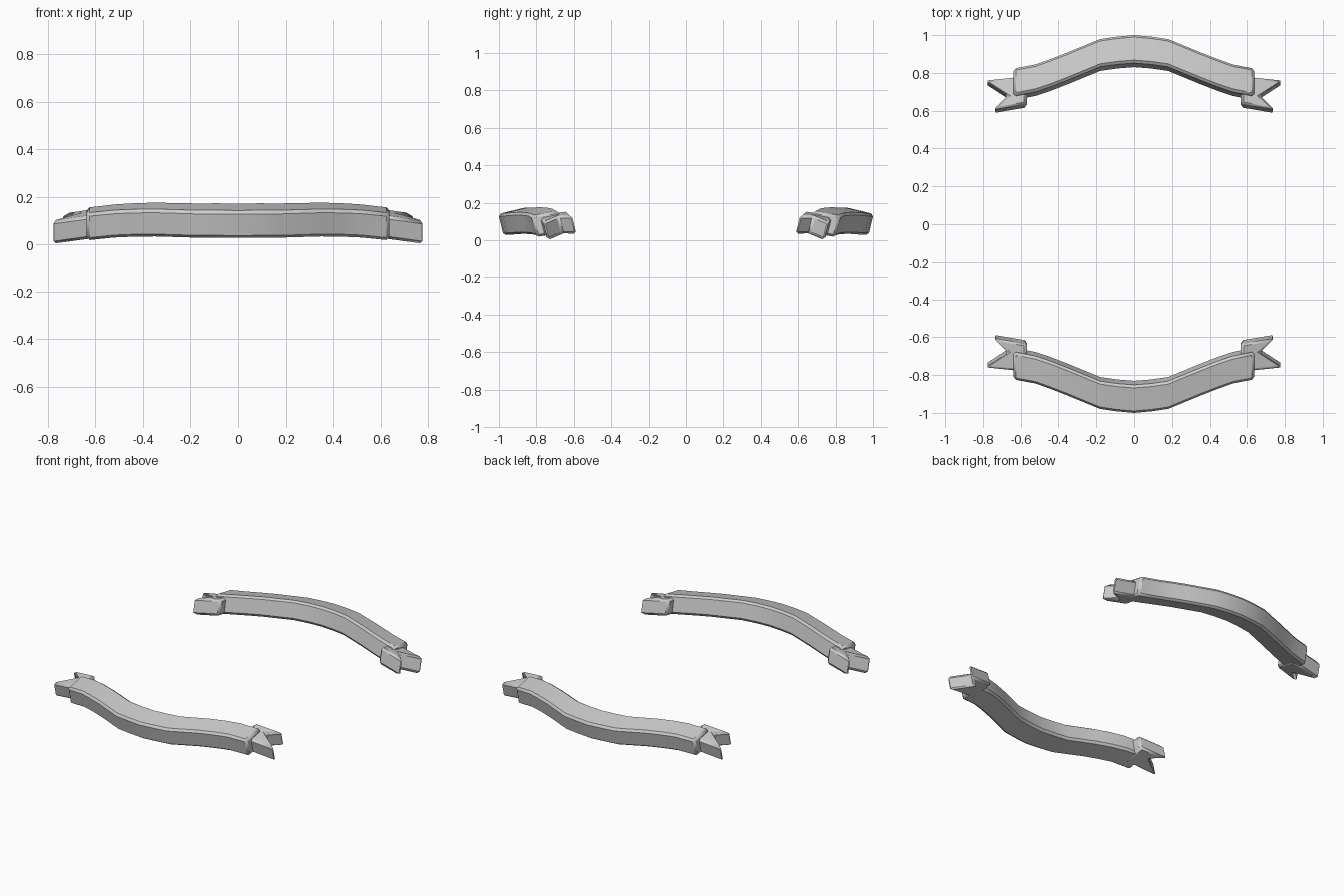
import bpy, bmesh, math

if "Cube" in bpy.data.objects:
    bpy.data.objects.remove(bpy.data.objects["Cube"])

TILT = 0.24  # slope of the dome that both ribbons lie on


def dome(x, y, drop):
    return 0.143 - TILT * (math.hypot(x, y) - 0.99) - drop


def slab(name, verts2d, faces, drop, thick, side):
    """Thick bevelled plate laid on the dome; side = +1 back, -1 front."""
    bm = bmesh.new()
    n = len(verts2d)
    top = [bm.verts.new((x, y * side, dome(x, y, drop))) for x, y in verts2d]
    bot = [bm.verts.new((x, (y - thick * TILT) * side, dome(x, y, drop) - thick))
           for x, y in verts2d]
    count = {}
    for f in faces:
        bm.faces.new([top[i] for i in f])
        bm.faces.new([bot[i] for i in reversed(f)])
        for a, b in zip(f, f[1:] + f[:1]):
            count[(a, b)] = True
    for a, b in count:
        if (b, a) not in count:  # outline edge gets a side wall
            bm.faces.new([top[b], top[a], bot[a], bot[b]])
    bmesh.ops.recalc_face_normals(bm, faces=bm.faces[:])
    me = bpy.data.meshes.new(name)
    bm.to_mesh(me)
    bm.free()
    ob = bpy.data.objects.new(name, me)
    bpy.context.collection.objects.link(ob)
    bev = ob.modifiers.new("bevel", 'BEVEL')
    bev.width = 0.013
    bev.segments = 1
    bev.limit_method = 'ANGLE'
    bev.angle_limit = math.radians(35)
    bpy.ops.object.select_all(action='DESELECT')
    ob.select_set(True)
    bpy.context.view_layer.objects.active = ob
    bpy.ops.object.shade_smooth_by_angle(angle=math.radians(25))
    return ob


# half profile of the wavy band: x, outer y, inner y
half = [(0, 1.003, 0.855), (0.09, 0.995, 0.848), (0.18, 0.982, 0.835),
        (0.35, 0.912, 0.765), (0.44, 0.877, 0.730), (0.52, 0.848, 0.703),
        (0.637, 0.826, 0.680)]
rows = [(-x, o, i) for x, o, i in reversed(half[1:])] + half
band = [p for x, o, i in rows for p in ((x, i), (x, o))]
band_faces = [[2 * k, 2 * k + 2, 2 * k + 3, 2 * k + 1] for k in range(len(rows) - 1)]

# swallow-tail end: hidden root, inner tip, notch, outer tip
tail = [(0.567, 0.638), (0.745, 0.608), (0.667, 0.685), (0.787, 0.762), (0.567, 0.785)]
tail_faces = [[0, 1, 2], [0, 2, 4], [2, 3, 4]]

for side, label in ((1, "back"), (-1, "front")):
    slab(label + "_ribbon_band", band, band_faces, 0.0, 0.115, side)
    for m, lr in ((1, "right"), (-1, "left")):
        slab(f"{label}_ribbon_tail_{lr}", [(x * m, y) for x, y in tail],
             tail_faces, 0.02, 0.098, side)
